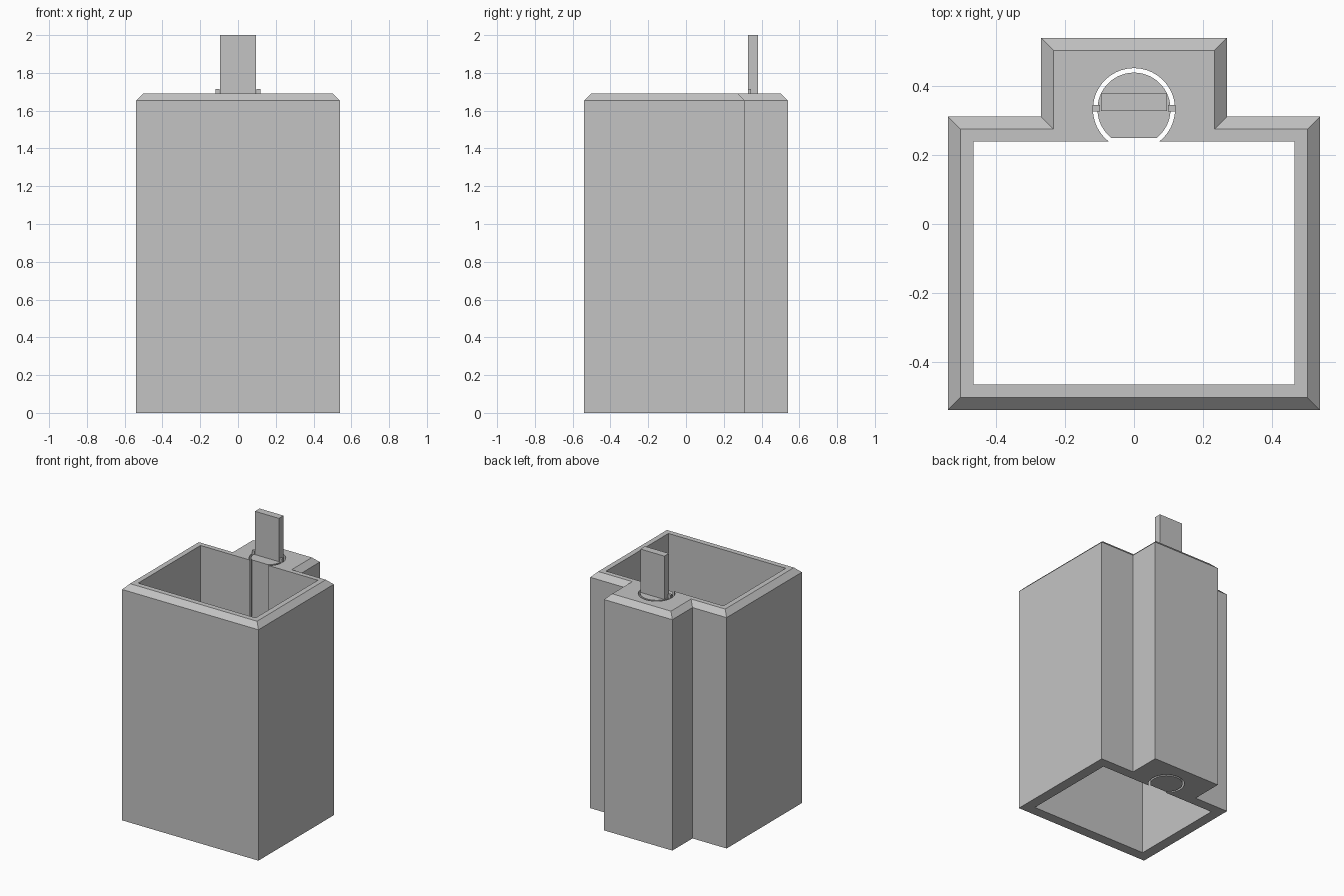
import bpy
import bmesh
import math

cube = bpy.data.objects.get("Cube")
if cube:
    bpy.data.objects.remove(cube, do_unlink=True)

TOP = 1.69       # height of the casing
CHAMFER = 0.037  # bevel around the rim
BORE_Y = 0.333   # centre of the round channel

grey = bpy.data.materials.new("plain grey")
grey.use_nodes = True
colour = (0.55, 0.55, 0.55, 1)
grey.diffuse_color = colour
grey.node_tree.nodes["Principled BSDF"].inputs["Base Color"].default_value = colour


def finish(name, bm):
    bmesh.ops.recalc_face_normals(bm, faces=bm.faces)
    mesh = bpy.data.meshes.new(name)
    bm.to_mesh(mesh)
    bm.free()
    mesh.materials.append(grey)
    obj = bpy.data.objects.new(name, mesh)
    bpy.context.collection.objects.link(obj)
    bpy.ops.object.select_all(action="DESELECT")
    obj.select_set(True)
    bpy.context.view_layer.objects.active = obj
    bpy.ops.object.shade_smooth_by_angle(angle=math.radians(30))
    return obj


def ring(bm, points, z):
    return [bm.verts.new((x, y, z)) for x, y in points]


def bridge(bm, lower, upper):
    n = len(lower)
    for i in range(n):
        j = (i + 1) % n
        bm.faces.new((lower[i], lower[j], upper[j], upper[i]))


def cap(bm, *loops):
    edges = []
    for loop in loops:
        for a, b in zip(loop, loop[1:] + loop[:1]):
            edges.append(bm.edges.get((a, b)) or bm.edges.new((a, b)))
    bmesh.ops.triangle_fill(bm, edges=edges, use_beauty=True)


def arc(radius, cut_y, steps=56):
    """Counter-clockwise arc about the channel centre, open below cut_y."""
    start = math.asin((cut_y - BORE_Y) / radius)
    sweep = math.pi - 2 * start
    return [(radius * math.cos(start + sweep * i / steps),
             BORE_Y + radius * math.sin(start + sweep * i / steps))
            for i in range(steps + 1)]


def outline(inset):
    """Square casing with a narrower block on its back."""
    side, step, tab = 0.54 - inset, 0.312 - inset, 0.27 - inset
    right = [(side, -side), (side, step), (tab, step), (tab, side)]
    return right + [(-x, y) for x, y in reversed(right)]


def box(name, x0, x1, y0, y1, z0, z1):
    bm = bmesh.new()
    points = [(x0, y0), (x1, y0), (x1, y1), (x0, y1)]
    low, high = ring(bm, points, z0), ring(bm, points, z1)
    bridge(bm, low, high)
    bm.faces.new(low)
    bm.faces.new(high)
    return finish(name, bm)


# Casing: open square well joined to a round channel at the back
bm = bmesh.new()
well = [(-0.465, 0.24), (-0.465, -0.465), (0.465, -0.465), (0.465, 0.24)]
well += arc(0.119, 0.24)
base = ring(bm, outline(0), 0)
shoulder = ring(bm, outline(0), TOP - CHAMFER)
rim = ring(bm, outline(CHAMFER), TOP)
well_low, well_high = ring(bm, well, 0), ring(bm, well, TOP)
bridge(bm, base, shoulder)
bridge(bm, shoulder, rim)
bridge(bm, well_low, well_high)
cap(bm, base, well_low)
cap(bm, rim, well_high)
finish("casing", bm)

# Round slider in the channel, flat on the side facing the well
bm = bmesh.new()
section = arc(0.106, 0.25)
low, high = ring(bm, section, 0), ring(bm, section, TOP)
bridge(bm, low, high)
bm.faces.new(low)
bm.faces.new(high)
finish("slider", bm)

# Upright handle and the two small stops beside it
box("handle", -0.095, 0.095, 0.328, 0.38, TOP - 0.02, 2)
box("left_stop", 0.099, 0.12, 0.327, 0.345, TOP - 0.02, 1.715)
box("right_stop", -0.12, -0.099, 0.327, 0.345, TOP - 0.02, 1.715)
